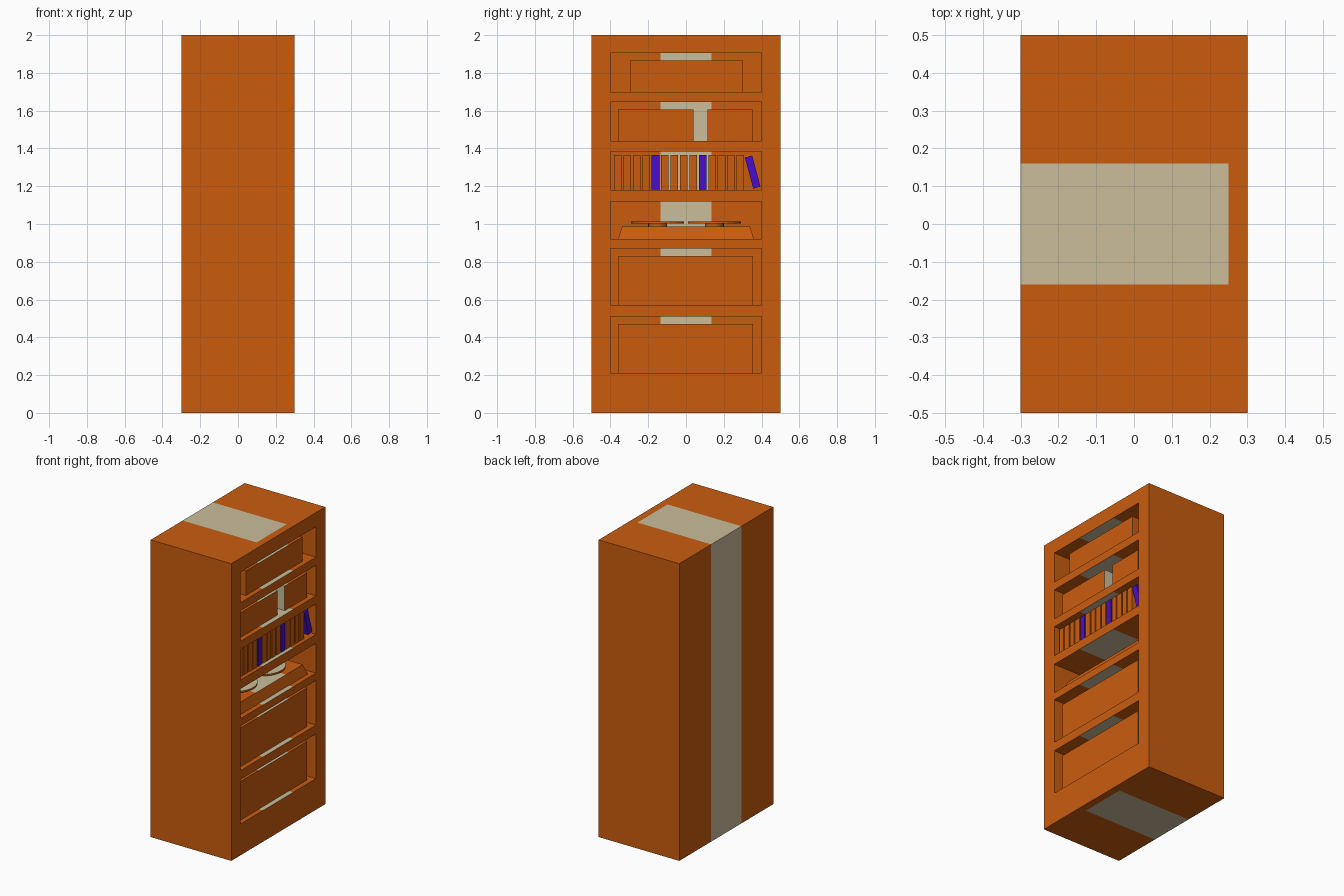
import bpy, bmesh, math
from mathutils import Matrix, Vector

if "Cube" in bpy.data.objects:
    bpy.data.objects.remove(bpy.data.objects["Cube"])


def material(name, rgb):
    m = bpy.data.materials.new(name)
    m.diffuse_color = (*rgb, 1)
    m.use_nodes = True
    m.node_tree.nodes["Principled BSDF"].inputs["Base Color"].default_value = m.diffuse_color
    return m


ORANGE = material("orange_wood", (0.59, 0.108, 0.0045))
CREAM = material("cream_band", (0.595, 0.51, 0.33))
BLUE = material("blue_cover", (0.07, 0.004, 0.58))


def box_mesh(x0, x1, y0, y1, z0, z1):
    bm = bmesh.new()
    bmesh.ops.create_cube(bm, size=1)
    for v in bm.verts:
        v.co = Vector(((x0 + x1) / 2 + v.co.x * (x1 - x0),
                       (y0 + y1) / 2 + v.co.y * (y1 - y0),
                       (z0 + z1) / 2 + v.co.z * (z1 - z0)))
    return bm


def to_object(name, bm, mats):
    bmesh.ops.recalc_face_normals(bm, faces=bm.faces[:])
    me = bpy.data.meshes.new(name)
    bm.to_mesh(me)
    bm.free()
    for m in mats:
        me.materials.append(m)
    ob = bpy.data.objects.new(name, me)
    bpy.context.collection.objects.link(ob)
    return ob


def cut(bm, co, no):
    bmesh.ops.bisect_plane(bm, geom=bm.verts[:] + bm.edges[:] + bm.faces[:],
                           plane_co=co, plane_no=no, dist=1e-5)


def band(bm, rule):
    """Split along the pale band edges and colour the faces inside it."""
    for y in (-0.16, -0.136, 0.136, 0.16):
        cut(bm, (0, y, 0), (0, 1, 0))
    bm.normal_update()
    for f in bm.faces:
        f.material_index = 1 if rule(f.calc_center_median(), f.normal) else 0


def part(name, *dims):
    bm = box_mesh(*dims)
    bmesh.ops.recalc_face_normals(bm, faces=bm.faces[:])
    band(bm, lambda c, n: n.x < 0.5 and abs(c.y) < 0.16)
    return to_object(name, bm, (ORANGE, CREAM))


# cabinet body with six open compartments
OPENINGS = [(0.21, 0.51), (0.57, 0.87), (0.92, 1.12),
            (1.18, 1.385), (1.44, 1.645), (1.70, 1.905)]
body = to_object("cabinet_body", box_mesh(-0.3, 0.3, -0.5, 0.5, 0, 2), (ORANGE, CREAM))
bpy.context.view_layer.objects.active = body
for z0, z1 in OPENINGS:
    cutter = to_object("opening_cutter", box_mesh(-0.25, 0.4, -0.4, 0.4, z0, z1), ())
    cutter.hide_render = True
    mod = body.modifiers.new("opening", 'BOOLEAN')
    mod.operation = 'DIFFERENCE'
    mod.solver = 'EXACT'
    mod.object = cutter
    bpy.ops.object.modifier_apply(modifier=mod.name)
    bpy.data.objects.remove(cutter)


def body_rule(c, n):
    if n.x > 0.5:                       # front is plain, compartment backs are banded
        return c.x < 0 and abs(c.y) < 0.136
    if abs(n.z) > 0.5 and (c.z < 0.01 or c.z > 1.99):
        return abs(c.y) < 0.16 and c.x < 0.25
    return abs(c.y) < 0.16


bm = bmesh.new()
bm.from_mesh(body.data)
bmesh.ops.triangulate(bm, faces=bm.faces[:])
cut(bm, (0.25, 0, 0), (1, 0, 0))
band(bm, body_rule)
bm.to_mesh(body.data)
bm.free()

# storage boxes
FRONT, BACK = 0.267, -0.2
part("lower_box", BACK, FRONT, -0.36, 0.355, 0.21, 0.47)
part("middle_box", BACK, FRONT, -0.36, 0.355, 0.57, 0.83)
part("wide_box", BACK, FRONT, -0.36, 0.04, 1.44, 1.605)
part("narrow_box", BACK, FRONT, 0.115, 0.355, 1.44, 1.605)
part("top_box", BACK, FRONT, -0.297, 0.303, 1.70, 1.865)

# sloped stand
bm = box_mesh(BACK, FRONT, -0.36, 0.36, 0.92, 0.987)
for v in bm.verts:
    if v.co.z > 0.95:
        v.co.y *= 0.94
        v.co.x = 0.033 + (v.co.x - 0.033) * 0.91
band(bm, lambda c, n: n.z > 0.9 and abs(c.y) < 0.16)
to_object("stand", bm, (ORANGE, CREAM))

# two round plates on the stand
for y in (-0.15, 0.15):
    bm = bmesh.new()
    for r0, r1, z0, z1 in ((0.05, 0.05, 0.987, 1.002), (0.14, 0.14, 1.002, 1.013)):
        bmesh.ops.create_cone(bm, cap_ends=True, segments=24, radius1=r0, radius2=r1,
                              depth=z1 - z0,
                              matrix=Matrix.Translation((0.08, y, (z0 + z1) / 2)))
    bm.normal_update()
    for f in bm.faces:
        f.material_index = 1 if f.normal.z > 0.9 else 0
    to_object("plate", bm, (ORANGE, CREAM))

# row of books
for i in range(14):
    y = -0.381 + i * 0.0499
    to_object("book", box_mesh(0.02, 0.275, y, y + 0.04, 1.18, 1.365),
              (BLUE if i in (4, 9) else ORANGE,))

# leaning book at the end
bm = box_mesh(-0.1275, 0.1275, -0.02, 0.02, -0.085, 0.085)
bm.transform(Matrix.Translation((0.1475, 0.353, 1.275)) @ Matrix.Rotation(math.radians(15), 4, 'X'))
to_object("leaning_book", bm, (BLUE,))
